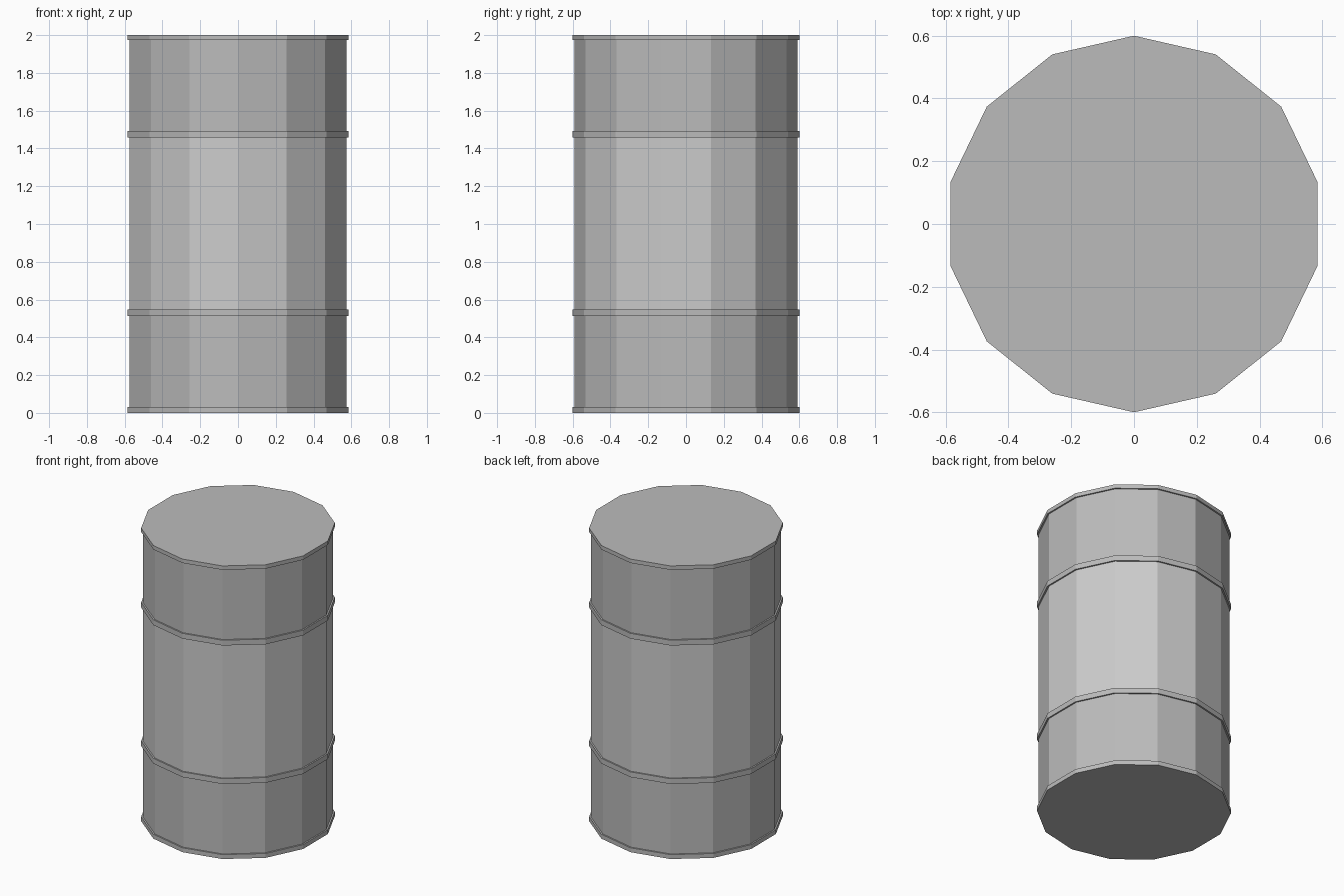
import bpy, bmesh
from math import sin, cos, pi

if "Cube" in bpy.data.objects:
    bpy.data.objects.remove(bpy.data.objects["Cube"])

SIDES = 14
R_BODY, R_RIB = 0.59, 0.60


def grey(name, v):
    m = bpy.data.materials.new(name)
    m.diffuse_color = (v, v, v, 1)
    m.use_nodes = True
    m.node_tree.nodes["Principled BSDF"].inputs["Base Color"].default_value = m.diffuse_color
    return m


# Side profile: (radius, height), stepping out at the rims and ribs
profile = [(R_RIB, 0.0), (R_RIB, 0.03), (R_BODY, 0.03)]
for z0, z1 in ((0.512, 0.548), (1.457, 1.493)):
    profile += [(R_BODY, z0), (R_RIB, z0), (R_RIB, z1), (R_BODY, z1)]
profile += [(R_BODY, 1.973), (R_RIB, 1.973), (R_RIB, 2.0)]

# Drum shell: one 14-sided ring per profile point, with a point facing +y
bm = bmesh.new()
rings = [[bm.verts.new((r * sin(2 * pi * i / SIDES), r * cos(2 * pi * i / SIDES), z))
          for i in range(SIDES)] for r, z in profile]
for lower, upper in zip(rings, rings[1:]):
    for i in range(SIDES):
        j = (i + 1) % SIDES
        f = bm.faces.new((lower[i], lower[j], upper[j], upper[i]))
        # Lighter middle section
        height = upper[i].co.z - lower[i].co.z
        f.material_index = 1 if height > 0.6 else 0

# Flat lid and base
bm.faces.new(rings[-1])
bm.faces.new(rings[0])
bmesh.ops.recalc_face_normals(bm, faces=bm.faces)

mesh = bpy.data.meshes.new("drum_barrel")
bm.to_mesh(mesh)
bm.free()
mesh.materials.append(grey("dark_grey", 0.5))
mesh.materials.append(grey("light_grey", 0.8))
bpy.context.collection.objects.link(bpy.data.objects.new("drum_barrel", mesh))
